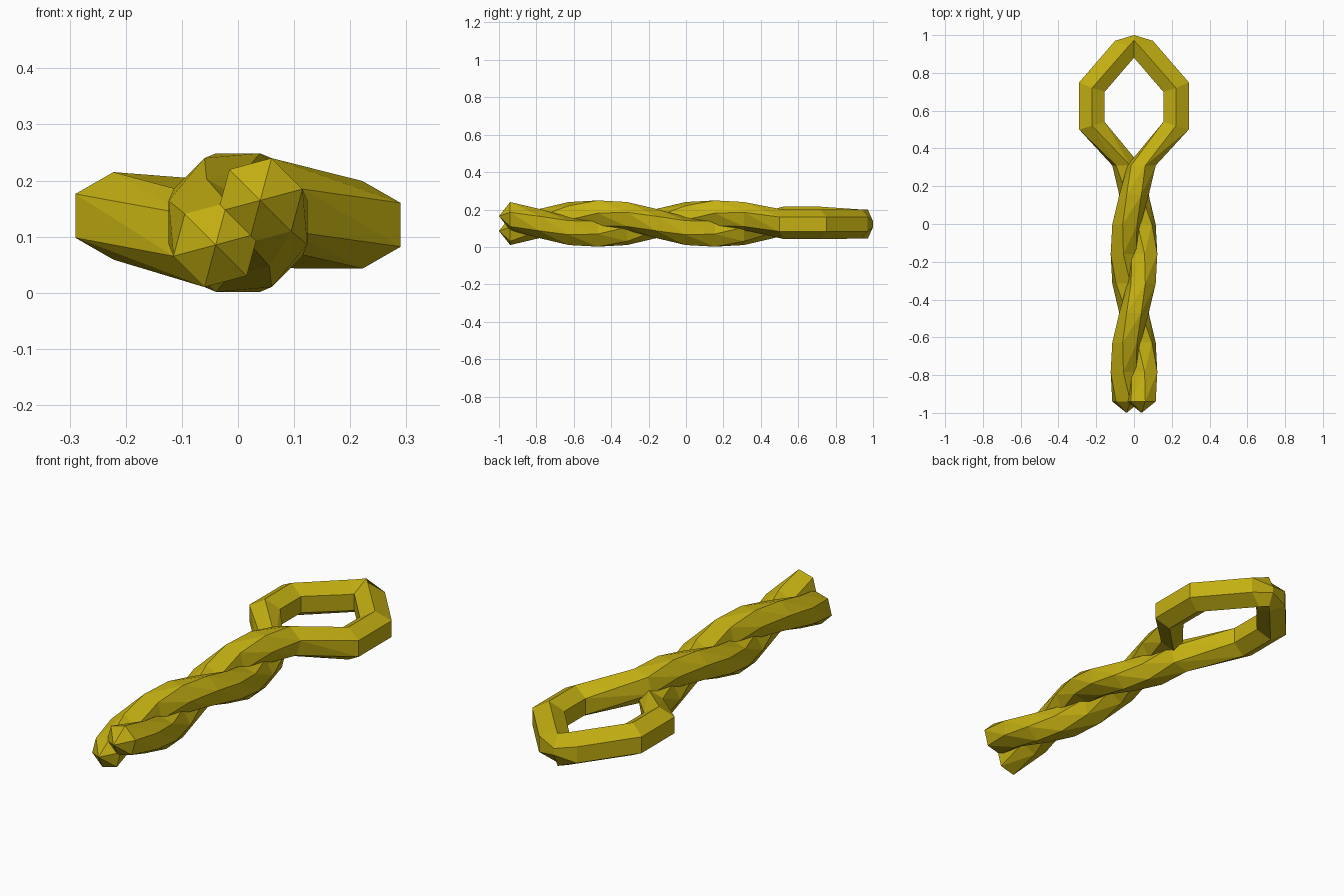
import bpy, bmesh
from math import cos, sin, radians
from mathutils import Vector

if "Cube" in bpy.data.objects:
    bpy.data.objects.remove(bpy.data.objects["Cube"])

MID_Z = 0.125     # height of the twist axis
TUBE = 0.078      # hexagon radius of the rod
COIL = 0.056      # distance of each strand from the axis
STEPS = 8         # rings per full turn of the twist

golden = bpy.data.materials.new("dark_yellow")
golden.use_nodes = True
color = (0.55, 0.43, 0.006, 1)
golden.diffuse_color = color
golden.node_tree.nodes["Principled BSDF"].inputs["Base Color"].default_value = color


def strand_ring(step):
    """Hexagon on the helix, one flat side facing away from the axis."""
    angle = radians(45 + 360 - 45 * step)
    y = -0.94 + 1.25 * step / STEPS
    center = Vector((COIL * cos(angle), y, COIL * sin(angle)))
    ring = []
    for k in range(6):
        a = angle + radians(30 + 60 * k)
        ring.append(center + Vector((TUBE * cos(a), 0, TUBE * sin(a))))
    return ring, center


def loop_ring(outer, middle, inner, lift, outer_half=TUBE / 2):
    """Mitred hexagon on the eye, from outer, middle and inner plan points."""
    rows = [(outer, outer_half), (middle, TUBE), (inner, TUBE / 2)]
    top = [Vector((p[0], p[1], h + lift)) for p, h in rows]
    low = [Vector((p[0], p[1], lift - h)) for p, h in reversed(rows)]
    return top + low


def add_half(bm, turn, lift):
    """One strand and its half of the eye; turn = -1 is the half turned about y."""
    rings = [strand_ring(s)[0] for s in range(STEPS + 1)]
    top_lift = -0.003 * turn
    rings += [
        loop_ring((0.29, 0.50), (0.222, 0.52), (0.155, 0.54), lift * turn),
        loop_ring((0.29, 0.75), (0.222, 0.72), (0.155, 0.70), lift * turn),
        loop_ring((0.10, 0.97), (0.03, 0.94), (0.02, 0.857), top_lift),
        loop_ring((0, 1.0), (0, 0.972), (0, 0.88), top_lift, 0.016),
    ]

    def place(v):
        return bm.verts.new((v.x * turn, v.y, MID_Z + v.z * turn))

    rows = [[place(v) for v in ring] for ring in rings]
    for r, (a, b) in enumerate(zip(rows, rows[1:])):
        for k in range(6):
            n = (k + 1) % 6
            if r <= STEPS:     # twisted part: split along the outward diagonal
                bm.faces.new((a[k], a[n], b[n]))
                bm.faces.new((a[k], b[n], b[k]))
            else:
                bm.faces.new((a[k], a[n], b[n], b[k]))
    # pointed end cap
    tip = strand_ring(0)[1]
    tip.y = -1.0
    tip = place(tip)
    for k in range(6):
        bm.faces.new((rows[0][(k + 1) % 6], rows[0][k], tip))


# whole rod: two strands joined by the eye
bm = bmesh.new()
add_half(bm, 1, -0.004)
add_half(bm, -1, 0.012)
bmesh.ops.remove_doubles(bm, verts=bm.verts[:], dist=0.0005)
bmesh.ops.recalc_face_normals(bm, faces=bm.faces[:])
mesh = bpy.data.meshes.new("twisted_rod")
bm.to_mesh(mesh)
bm.free()
mesh.materials.append(golden)
rod = bpy.data.objects.new("twisted_rod", mesh)
bpy.context.collection.objects.link(rod)
